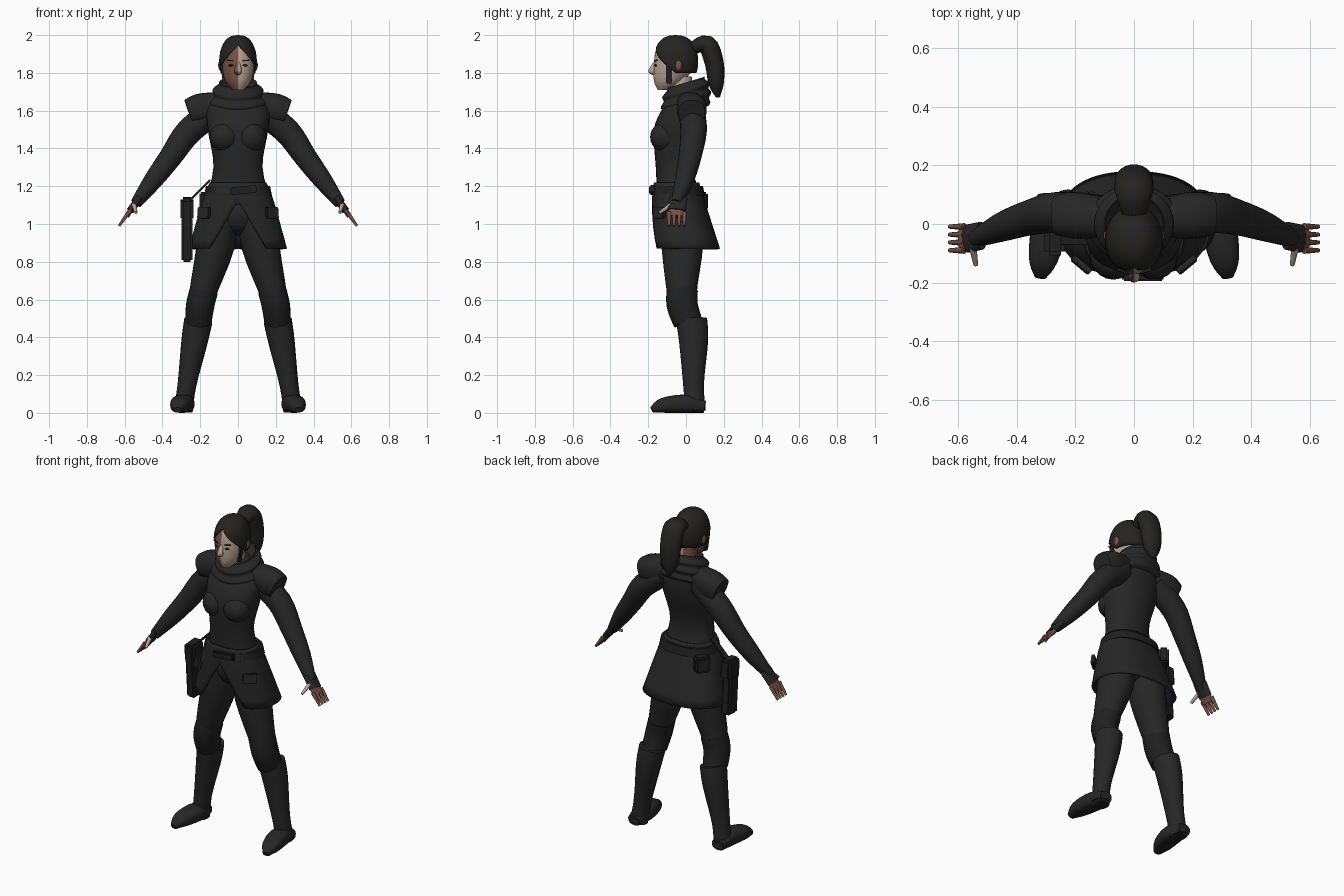
import bpy, bmesh, math
from mathutils import Vector, Matrix

cube = bpy.data.objects.get("Cube")
if cube:
    bpy.data.objects.remove(cube, do_unlink=True)


def material(name, *rgb):
    mat = bpy.data.materials.new(name)
    mat.use_nodes = True
    mat.diffuse_color = (*rgb, 1)
    shader = next(node for node in mat.node_tree.nodes if node.type == 'BSDF_PRINCIPLED')
    shader.inputs["Base Color"].default_value = mat.diffuse_color
    return mat


cloth = material("charcoal cloth", .02, .02, .02)
leather = material("black leather", .014, .014, .014)
hair = material("black hair", .018, .017, .016)
lining = material("dark blue lining", .01, .01, .02)
pale = material("pale skin", .5, .37, .3)
tan = material("brown skin", .19, .08, .06)
red = material("dull red", .2, .06, .05)

X, Y, Z = Matrix.Identity(3)


def finish(name, bm, mats, rule=None, angle=50):
    """Turn a bmesh into a smooth object with sharp edges kept."""
    for face in bm.faces:
        face.smooth = True
        if rule:
            face.material_index = rule(face.calc_center_median())
    mesh = bpy.data.meshes.new(name)
    bm.to_mesh(mesh)
    bm.free()
    for mat in mats:
        mesh.materials.append(mat)
    mesh.set_sharp_from_angle(angle=math.radians(angle))
    ob = bpy.data.objects.new(name, mesh)
    bpy.context.collection.objects.link(ob)
    return ob


def spline(rows, steps):
    """Smooth rows of numbers through their given values."""
    last = len(rows) - 1
    out = []
    for i in range(last):
        before, start, end, after = (Vector(rows[min(max(i + k, 0), last)]) for k in range(-1, 3))
        for step in range(steps):
            t = step / steps
            leave, arrive = (end - before) / 2, (after - start) / 2
            bend = (end - start) * 3 - leave * 2 - arrive
            twist = (start - end) * 2 + leave + arrive
            out.append(start + leave * t + bend * t**2 + twist * t**3)
    return out + [Vector(rows[last])]


def loft(name, rows, mats, ref=None, side=1, sides=24, square=1, tilt=0, steps=4, rule=None, gap=None):
    """Skin over rings (x, y, z, width, depth); ref turns the rings along the path."""
    rows = spline(rows, steps)
    bm = bmesh.new()
    rings = []
    for i, row in enumerate(rows):
        centre, across, along = Vector(row[:3]), X, Y
        if ref:
            ahead, behind = rows[min(i + 1, len(rows) - 1)], rows[max(i - 1, 0)]
            tangent = Vector((ahead - behind)[:3]).normalized()
            along = (ref - tangent * ref.dot(tangent)).normalized()
            across = along.cross(tangent)
        opening = max(0, math.radians(gap(centre.z))) if gap else 0
        ring = []
        for k in range(sides + 1):
            angle = opening + (math.pi - opening) * 2 * k / sides
            s, c = (math.copysign(abs(v) ** square, v) for v in (math.sin(angle), math.cos(angle)))
            offset = across * row[3] * s - along * row[4] * c
            offset.z += tilt * offset.y
            spot = centre + offset
            spot.x *= side
            ring.append(bm.verts.new(spot))
        rings.append(ring)
    for low, high in zip(rings, rings[1:]):
        for k in range(sides):
            bm.faces.new((low[k], low[k + 1], high[k + 1], high[k]))
    if not gap:
        for ring in (rings[0], rings[-1]):
            bm.faces.new(ring[:sides])
    bmesh.ops.remove_doubles(bm, verts=bm.verts, dist=.0001)
    bmesh.ops.recalc_face_normals(bm, faces=bm.faces)
    return finish(name, bm, mats, rule)


def body(name, rows, *mats, **options):
    """Level rings on the centre line, each as (height, y, width, depth)."""
    return loft(name, [(0, y, z, w, d) for z, y, w, d in rows], mats, **options)


def tube(name, rows, *mats, ref=Y, ratio=1, **options):
    """Rings following a path, each as (x, y, z, radius)."""
    return loft(name, [(*row, row[-1] * ratio) for row in rows], mats, ref=ref, **options)


def box(name, loc, size, mat, rot=(0, 0, 0)):
    bm = bmesh.new()
    bmesh.ops.create_cube(bm, size=1)
    bmesh.ops.scale(bm, vec=size, verts=bm.verts)
    bmesh.ops.bevel(bm, geom=bm.edges[:], offset=min(size) / 5, segments=2, affect='EDGES')
    for axis, turn in zip('XYZ', rot):
        bmesh.ops.rotate(bm, matrix=Matrix.Rotation(math.radians(turn), 3, axis), verts=bm.verts)
    bmesh.ops.translate(bm, vec=loc, verts=bm.verts)
    return finish(name, bm, [mat], angle=30)


def blob(name, loc, size, mat):
    bm = bmesh.new()
    bmesh.ops.create_uvsphere(bm, u_segments=20, v_segments=12, radius=1)
    bmesh.ops.scale(bm, vec=size, verts=bm.verts)
    bmesh.ops.translate(bm, vec=loc, verts=bm.verts)
    return finish(name, bm, [mat])


def thicken(ob, inner_slot):
    shell = ob.modifiers.new("thickness", 'SOLIDIFY')
    shell.thickness, shell.offset, shell.material_offset = .012, -1, inner_slot


# Jacket, with a flared skirt that opens at the front
body("jacket", [(1.1, -.03, .18, .12), (1.3, -.06, .13, .1), (1.5, -.04, .16, .13),
                (1.62, -.01, .16, .11), (1.73, 0, .06, .06)], cloth, sides=32, square=.9)
skirt = body("jacket_skirt", [(1.22, -.05, .15, .12), (1.12, -.04, .19, .14), (.87, 0, .26, .18)],
             cloth, lining, sides=48, square=.85, gap=lambda z: (1.12 - z) * 130)
thicken(skirt, inner_slot=1)
blob("trouser_seat", (0, -.03, 1.07), (.15, .11, .13), cloth)
body("belt", [(1.15, -.04, .18, .14), (1.2, -.04, .17, .13)], leather, sides=36, square=.85)
box("buckle", (.03, -.18, 1.18), (.14, .03, .04), leather, rot=(0, -5, 0))
box("rear_pouch", (-.16, .07, 1.12), (.09, .06, .1), leather, rot=(0, 0, 50))

# Scarf in three folds, higher at the back
folds = []
for i in range(19):
    t = i / 18
    swell = .16 - .06 * t**2 + .008 * math.sin(t * math.tau * 3)
    folds.append((1.59 + .16 * t, 0, swell, swell * (.75 + t / 4)))
body("scarf", folds + [(1.7, 0, .06, .06)], cloth, sides=36, tilt=.3, steps=1)

# Head, neck and nose, split into two skin tones
halves = dict(rule=lambda c: int(c.x < 0))
body("neck", [(1.64, -.01, .05, .06), (1.78, -.03, .05, .06)], pale, tan, **halves)
body("head", [(1.71, -.12, .03, .03), (1.76, -.09, .07, .08), (1.85, -.06, .09, .11),
              (1.94, -.06, .07, .09), (1.98, -.06, .01, .01)], pale, tan, sides=32, **halves)
body("nose", [(1.86, -.16, .01, .01), (1.81, -.18, .02, .02), (1.79, -.17, .01, .01)],
     pale, tan, sides=12, **halves)
blob("lips", (0, -.16, 1.765), (.02, .01, .01), red)

# Domed hair cap, open over the face, and ponytail
dome = []
for i in range(13):
    angle = -.45 + (math.pi / 2 + .45) * i / 12
    reach = max(math.cos(angle), 0) ** .8
    dome.append((1.86 + .14 * math.sin(angle), -.055, .1 * reach, .12 * reach))
cap = body("hair_cap", dome, hair, sides=36, steps=1, gap=lambda z: (1.95 - z) * 600)
thicken(cap, inner_slot=0)
tube("ponytail", [(0, .03, 1.93, .03), (0, .11, 1.95, .05), (0, .15, 1.85, .05),
                  (0, .16, 1.74, .04), (0, .17, 1.67, .01)], hair, ref=X, ratio=1.3)
blob("hair_tie", (0, .07, 1.95), (.04, .02, .04), leather)

for side, label in ((1, "left_"), (-1, "right_")):
    # Face details
    blob(label + "eye", (side * .035, -.16, 1.84), (.016, .008, .006), leather)
    box(label + "eyebrow", (side * .04, -.16, 1.865), (.04, .008, .006), hair, rot=(0, side * -6, side * 20))
    blob(label + "ear", (side * .09, -.04, 1.84), (.015, .02, .03), tan)
    box(label + "sideburn", (side * .08, -.09, 1.8), (.015, .03, .11), hair, rot=(0, side * 8, 0))
    blob(label + "bust", (side * .07, -.11, 1.46), (.08, .08, .08), cloth)

    # Sleeve, shoulder cape and glove
    tube(label + "sleeve", [(.12, .03, 1.6, .07), (.26, .04, 1.49, .07), (.36, .02, 1.35, .06),
                            (.45, -.01, 1.23, .05), (.54, -.05, 1.11, .03)], cloth, side=side)
    tube(label + "shoulder_cape", [(.1, .02, 1.63, .07), (.2, .03, 1.61, .08), (.26, .03, 1.59, .07)],
         cloth, side=side, square=.85)
    tube(label + "glove", [(.52, -.04, 1.14, .02), (.57, -.05, 1.07, .02)], cloth, side=side, ratio=2.4)

    # Hand
    tube(label + "palm", [(.55, -.05, 1.1, .013), (.59, -.05, 1.04, .013)], tan, side=side, ratio=3.4)
    for i, finger in enumerate(("index", "middle", "ring", "little")):
        y = -.09 + .027 * i
        tube(label + finger + "_finger", [(.58, y, 1.06, .012), (.63, y, .99, .007)], tan, side=side, sides=10)
    tube(label + "thumb", [(.55, -.08, 1.1, .013), (.54, -.14, 1.06, .008)], pale, side=side, sides=10, ref=X)

    # Leg, knee pad and boot
    tube(label + "trouser_leg", [(.1, -.03, 1.06, .1), (.12, -.02, .88, .1), (.19, -.02, .62, .07),
                                 (.21, .02, .47, .06)], cloth, side=side, ratio=1.1)
    tube(label + "knee_pad", [(.18, -.02, .65, .075), (.2, -.02, .57, .075), (.21, .01, .48, .07)],
         leather, side=side, ratio=1.1)
    tube(label + "boot_shaft", [(.21, .03, .49, .075), (.23, .04, .38, .07), (.27, .04, .15, .05),
                                (.29, .05, .01, .05)], cloth, side=side, ratio=1.1)
    sole = [(.29, .1, .04), (.29, 0, .06), (.31, -.12, .05), (.32, -.18, .02)]
    tube(label + "boot_foot", [(x, y, r * .8, r) for x, y, r in sole], cloth, leather, ref=Z, ratio=.8,
         side=side, square=.8, rule=lambda c: int(c.z < .015))
    box(label + "pocket_flap", (side * .18, -.14, 1.06), (.08, .02, .06), cloth, rot=(-6, 0, side * 40))

# Holster hanging from the right hip
box("holster_body", (-.27, -.05, .95), (.06, .09, .3), leather, rot=(4, 0, 0))
box("holster_top", (-.27, -.05, 1.08), (.07, .11, .12), leather, rot=(4, 0, 0))
box("holster_strap", (-.2, -.05, 1.18), (.15, .04, .01), leather, rot=(0, -45, 0))
